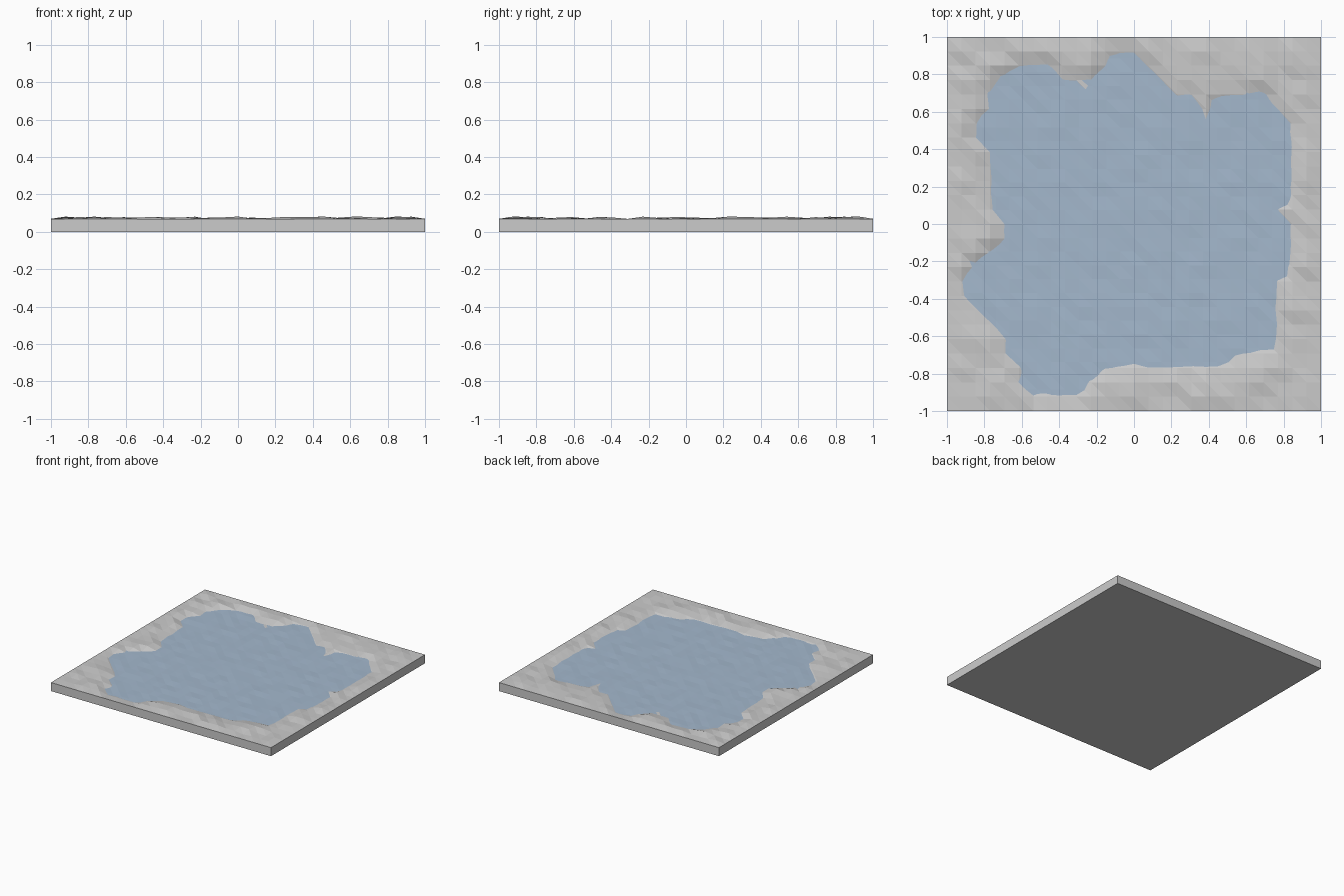
import bpy, bmesh, random
from mathutils import Vector
from mathutils.geometry import intersect_point_line

if "Cube" in bpy.data.objects:
    bpy.data.objects.remove(bpy.data.objects["Cube"])

random.seed(7)
N = 26                # cells per side
BASE, WATER = 0.07, 0.06

# shoreline, clockwise from the northern bay
SHORE = [Vector(p) for p in [
    (0, .92), (.23, .69), (.31, .69), (.36, .62), (.38, .54), (.40, .62), (.46, .68),
    (.70, .70), (.84, .54), (.84, .12), (.77, .08), (.84, 0), (.83, -.22), (.76, -.31),
    (.76, -.62), (.74, -.67), (.54, -.70), (.46, -.76), (.08, -.765), (0, -.75),
    (-.15, -.77), (-.23, -.83), (-.31, -.92), (-.38, -.92), (-.42, -.87), (-.46, -.91),
    (-.54, -.92), (-.62, -.84), (-.60, -.77), (-.69, -.69), (-.66, -.65), (-.70, -.60),
    (-.91, -.38), (-.92, -.30), (-.83, -.18), (-.77, -.15), (-.69, -.08), (-.69, 0),
    (-.76, .08), (-.77, .38), (-.85, .46), (-.84, .54), (-.77, .62), (-.73, .65),
    (-.79, .70), (-.73, .77), (-.62, .84), (-.46, .85), (-.38, .77), (-.28, .77),
    (-.23, .69), (-.23, .77), (-.08, .92)]]


def shore_distance(p):
    """Distance to the shoreline, negative on the lake side."""
    best, inside = 9.0, False
    for a, b in zip(SHORE, SHORE[1:] + SHORE[:1]):
        q, t = intersect_point_line(p, a, b)
        t = min(1, max(0, t))
        best = min(best, (p - a.lerp(b, t)).length)
        if (a.y > p.y) != (b.y > p.y) and p.x < a.x + (p.y - a.y) * (b.x - a.x) / (b.y - a.y):
            inside = not inside
    return -best if inside else best


def height_grid(bm, half, height):
    """Triangulated N x N height field with all diagonals running one way."""
    step = 2 * half / N
    v = [[bm.verts.new((x, y, height(x, y))) for y in [-half + j * step for j in range(N + 1)]]
         for x in [-half + i * step for i in range(N + 1)]]
    for i in range(N):
        for j in range(N):
            a, b, c, d = v[i][j], v[i + 1][j], v[i + 1][j + 1], v[i][j + 1]
            bm.faces.new((a, b, d))
            bm.faces.new((b, c, d))
    return v


def finish(bm, name):
    mesh = bpy.data.meshes.new(name)
    bmesh.ops.recalc_face_normals(bm, faces=bm.faces[:])
    bm.to_mesh(mesh)
    bm.free()
    ob = bpy.data.objects.new(name, mesh)
    bpy.context.collection.objects.link(ob)
    return ob


def ground_height(x, y):
    if max(abs(x), abs(y)) > 0.99:
        return BASE
    d = shore_distance(Vector((x, y)))
    if d > 0.02:
        return min(WATER + 0.006 + d * 0.35, BASE + random.uniform(-0.003, 0.012))
    return WATER + max(-0.025, d * 0.35)


# ground slab: bumpy top, straight walls, flat underside
bm = bmesh.new()
v = height_grid(bm, 1.0, ground_height)
rim = ([v[i][0] for i in range(N)] + [v[N][j] for j in range(N)] +
       [v[i][N] for i in range(N, 0, -1)] + [v[0][j] for j in range(N, 0, -1)])
low = [bm.verts.new((p.co.x, p.co.y, 0)) for p in rim]
for k in range(len(rim)):
    m = (k + 1) % len(rim)
    bm.faces.new((rim[k], low[k], low[m], rim[m]))
bm.faces.new(low)
finish(bm, "ground_slab")

# rippled lake surface, its border buried in the banks
bm = bmesh.new()
height_grid(bm, 0.96, lambda x, y: WATER + random.uniform(-0.002, 0.002))
lake = finish(bm, "lake_water")
for p in lake.data.polygons:
    if p.normal.z < 0:
        lake.data.flip_normals()
        break
blue = bpy.data.materials.new("water_blue")
blue.diffuse_color = (0.37, 0.48, 0.61, 1)
blue.use_nodes = True
blue.node_tree.nodes["Principled BSDF"].inputs["Base Color"].default_value = blue.diffuse_color
lake.data.materials.append(blue)
